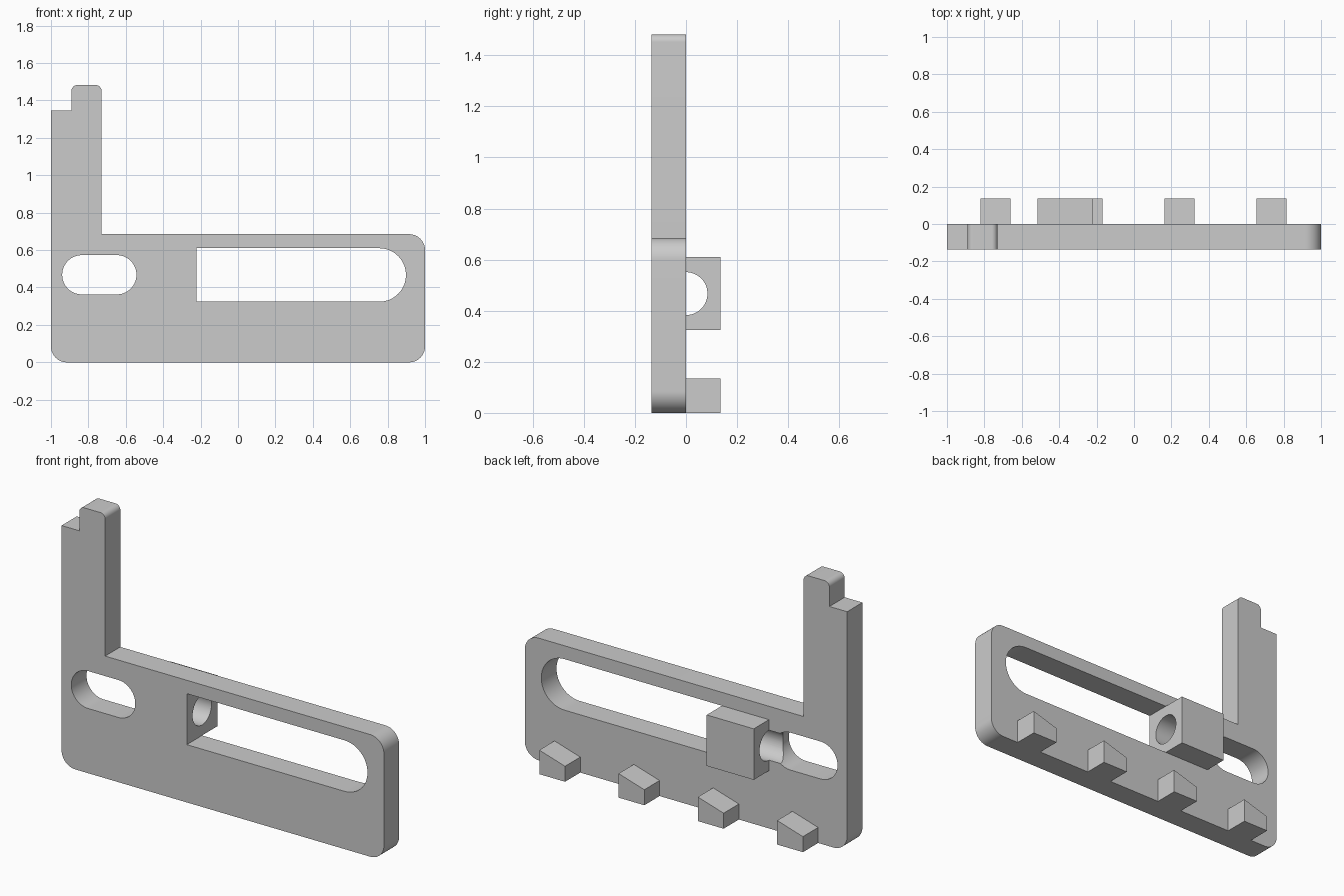
import bpy, bmesh, math
from mathutils import Vector, Matrix

old = bpy.data.objects.get("Cube")
if old:
    bpy.data.objects.remove(old, do_unlink=True)

T = 0.135      # plate thickness, also the depth of the back features
SLOT_Z = 0.467  # centre height of both slots and the bore

grey = bpy.data.materials.new("plain grey")
grey.use_nodes = True
grey.diffuse_color = (0.6, 0.6, 0.6, 1)
grey.node_tree.nodes["Principled BSDF"].inputs["Base Color"].default_value = (0.6, 0.6, 0.6, 1)


def outline(corners, steps=16):
    """Turn (x, z, radius) corners into a filleted outline."""
    pts = []
    for i, (x, z, r) in enumerate(corners):
        p = Vector((x, z))
        if r == 0:
            pts.append(p)
            continue
        a = (Vector(corners[i - 1][:2]) - p).normalized()
        b = (Vector(corners[(i + 1) % len(corners)][:2]) - p).normalized()
        centre = p + (a + b) * r
        for k in range(steps + 1):
            t = k / steps * math.pi / 2
            pts.append(centre - b * r * math.cos(t) - a * r * math.sin(t))
    return pts


def make(name, bm):
    bmesh.ops.remove_doubles(bm, verts=bm.verts, dist=1e-5)
    bmesh.ops.recalc_face_normals(bm, faces=bm.faces)
    mesh = bpy.data.meshes.new(name)
    bm.to_mesh(mesh)
    bm.free()
    mesh.materials.append(grey)
    obj = bpy.data.objects.new(name, mesh)
    bpy.context.collection.objects.link(obj)
    return obj


def extrude(name, corners, y0, y1):
    bm = bmesh.new()
    face = bm.faces.new([bm.verts.new((p.x, y0, p.y)) for p in outline(corners)])
    ext = bmesh.ops.extrude_face_region(bm, geom=[face], use_keep_orig=True)
    verts = [g for g in ext["geom"] if isinstance(g, bmesh.types.BMVert)]
    bmesh.ops.translate(bm, verts=verts, vec=(0, y1 - y0, 0))
    return make(name, bm)


def select(obj):
    bpy.ops.object.select_all(action='DESELECT')
    obj.select_set(True)
    bpy.context.view_layer.objects.active = obj


def cut(obj, cutter):
    mod = obj.modifiers.new("cut", 'BOOLEAN')
    mod.operation, mod.solver, mod.object = 'DIFFERENCE', 'EXACT', cutter
    select(obj)
    bpy.ops.object.modifier_apply(modifier=mod.name)


def box(x0, x1, z0, z1, left=0, right=0):
    return [(x0, z0, left), (x1, z0, right), (x1, z1, right), (x0, z1, left)]


# Plate with upright post and stepped tip
plate = extrude("plate", [
    (-1, 0, 0.085), (1, 0, 0.085), (1, 0.685, 0.085), (-0.73, 0.685, 0),
    (-0.73, 1.482, 0.03), (-0.89, 1.482, 0.03), (-0.89, 1.345, 0), (-1, 1.345, 0)], -T, 0)

# Bored block behind the end of the long slot
block = extrude("bored_block", box(-0.515, -0.223, 0.324, 0.61), 0, T)

# Cutters: two slots and the lengthwise bore
short_slot = extrude("short_slot_cutter", box(-0.94, -0.543, 0.363, 0.573, 0.1049, 0.1049), -0.3, 0.3)
long_slot = extrude("long_slot_cutter", box(-0.223, 0.898, 0.324, 0.61, 0, 0.1429), -0.3, 0.3)
bm = bmesh.new()
bmesh.ops.create_cone(
    bm, cap_ends=True, segments=64, radius1=0.084, radius2=0.084, depth=0.5,
    matrix=Matrix.Translation((-0.4, 0, SLOT_Z)) @ Matrix.Rotation(math.pi / 2, 4, 'Y'))
bore = make("bore_cutter", bm)

cut(plate, short_slot)
cut(plate, long_slot)
cut(plate, bore)
cut(block, bore)
for cutter in (short_slot, long_slot, bore):
    bpy.data.objects.remove(cutter, do_unlink=True)

# Row of sloped teeth along the lower back edge
for i in range(4):
    x = -0.82 + i * 0.492
    extrude(f"tooth_{i + 1}", [
        (x, 0, 0), (x + 0.16, 0, 0), (x + 0.16, 0.135, 0), (x, 0.087, 0)], 0, T)

for obj in (plate, block):
    select(obj)
    bpy.ops.object.shade_smooth_by_angle(angle=math.radians(25))
